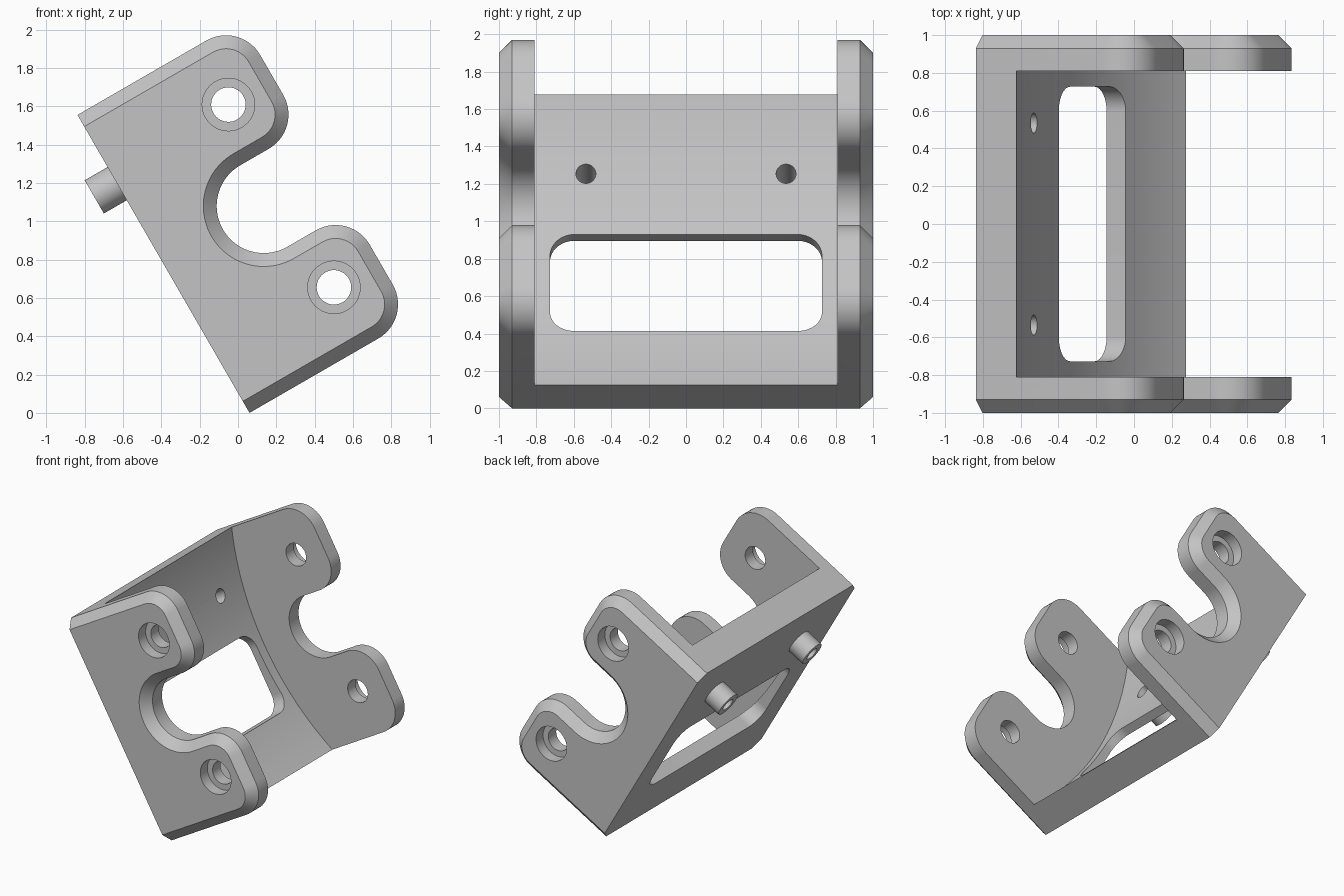
import bpy, bmesh
from math import cos, sin, radians, pi

cube = bpy.data.objects.get("Cube")
if cube:
    bpy.data.objects.remove(cube, do_unlink=True)

# Local frame: x = depth from the back face, y = width, z = length along the back
LENGTH, DEPTH, FINGER, CORNER = 1.795, 0.982, 0.652, 0.206
MID = LENGTH / 2
TILT = radians(-30)

grey = bpy.data.materials.new("plain grey")
grey.use_nodes = True
colour = (0.55, 0.55, 0.55, 1)
grey.diffuse_color = colour
grey.node_tree.nodes["Principled BSDF"].inputs["Base Color"].default_value = colour


def arc(cx, cy, r, start, end, steps=14):
    angles = [radians(start + (end - start) * i / steps) for i in range(steps + 1)]
    return [(cx + r * cos(a), cy + r * sin(a)) for a in angles]


def circle(cx, cy, r, steps=48):
    return arc(cx, cy, r, 0, 360, steps)[:-1]


def loft(name, sections, axis="y"):
    """Closed solid through matching outlines placed along one axis."""
    bm = bmesh.new()
    rings = []
    for outline, t in sections:
        rings.append([bm.verts.new((a, t, b) if axis == "y" else (t, a, b))
                      for a, b in outline])
    for low, high in zip(rings, rings[1:]):
        for i in range(len(low)):
            j = (i + 1) % len(low)
            bm.faces.new((low[i], low[j], high[j], high[i]))
    bm.faces.new(rings[0])
    bm.faces.new(rings[-1])
    bmesh.ops.recalc_face_normals(bm, faces=bm.faces)
    mesh = bpy.data.meshes.new(name)
    bm.to_mesh(mesh)
    bm.free()
    mesh.materials.append(grey)
    obj = bpy.data.objects.new(name, mesh)
    bpy.context.collection.objects.link(obj)
    return obj


def combine(target, other, operation):
    mod = target.modifiers.new("combine", "BOOLEAN")
    mod.operation, mod.solver, mod.object = operation, "EXACT", other
    bpy.context.view_layer.objects.active = target
    bpy.ops.object.modifier_apply(modifier=mod.name)
    bpy.data.objects.remove(other, do_unlink=True)


def side_outline(inset):
    """Two rounded fingers with a round-bottomed slot between them."""
    r, x = CORNER - inset, DEPTH - CORNER
    return ([(0, inset)]
            + arc(x, CORNER, r, -90, 0)
            + arc(x, FINGER - CORNER, r, 0, 90)
            + arc(0.604, MID, MID - FINGER + inset, -90, -270, 40)
            + arc(x, LENGTH - FINGER + CORNER, r, -90, 0)
            + arc(x, LENGTH - CORNER, r, 0, 90)
            + [(0, LENGTH - inset)])


# Body with chamfered outer sides
CHAMFER = 0.07
bracket = loft("bracket", [(side_outline(CHAMFER), -1), (side_outline(0), -1 + CHAMFER),
                           (side_outline(0), 1 - CHAMFER), (side_outline(CHAMFER), 1)])

# Space between the side plates, with a concave back wall
wall = arc(0.064 + 2.29, MID, 2.29, 155, 205, 48)
hollow = [(1.3, wall[0][1])] + wall + [(1.3, wall[-1][1])]
combine(bracket, loft("hollow_cutter", [(hollow, -0.81), (hollow, 0.81)]), "DIFFERENCE")

# Rounded window through the back wall
W, LOW, HIGH, R = 0.727, 0.41, 1.034, 0.13
window = (arc(W - R, LOW + R, R, -90, 0) + arc(W - R, HIGH - R, R, 0, 90)
          + arc(R - W, HIGH - R, R, 90, 180) + arc(R - W, LOW + R, R, 180, 270))
combine(bracket, loft("window_cutter", [(window, -0.3), (window, 0.5)], "x"), "DIFFERENCE")

for side in (-1, 1):
    # Hollow peg on the back
    for radius, start, end, operation in ((0.1, -0.138, 0.03, "UNION"),
                                          (0.053, -0.3, 0.5, "DIFFERENCE")):
        ring = circle(side * 0.535, 1.381, radius)
        combine(bracket, loft("peg", [(ring, start), (ring, end)], "x"), operation)
    # Counterbored hole in each finger
    for height in (0.347, LENGTH - 0.347):
        for radius, start in ((0.09, 0.7), (0.137, 0.91)):
            ring = circle(0.709, height, radius)
            combine(bracket, loft("hole_cutter", [(ring, side * start), (ring, side * 1.1)]),
                    "DIFFERENCE")

# Tilt into place and shade
bracket.location = (0.06, 0, 0)
bracket.rotation_euler = (0, TILT, 0)
bpy.ops.object.select_all(action="DESELECT")
bracket.select_set(True)
bpy.context.view_layer.objects.active = bracket
bpy.ops.object.shade_smooth_by_angle(angle=radians(30))
